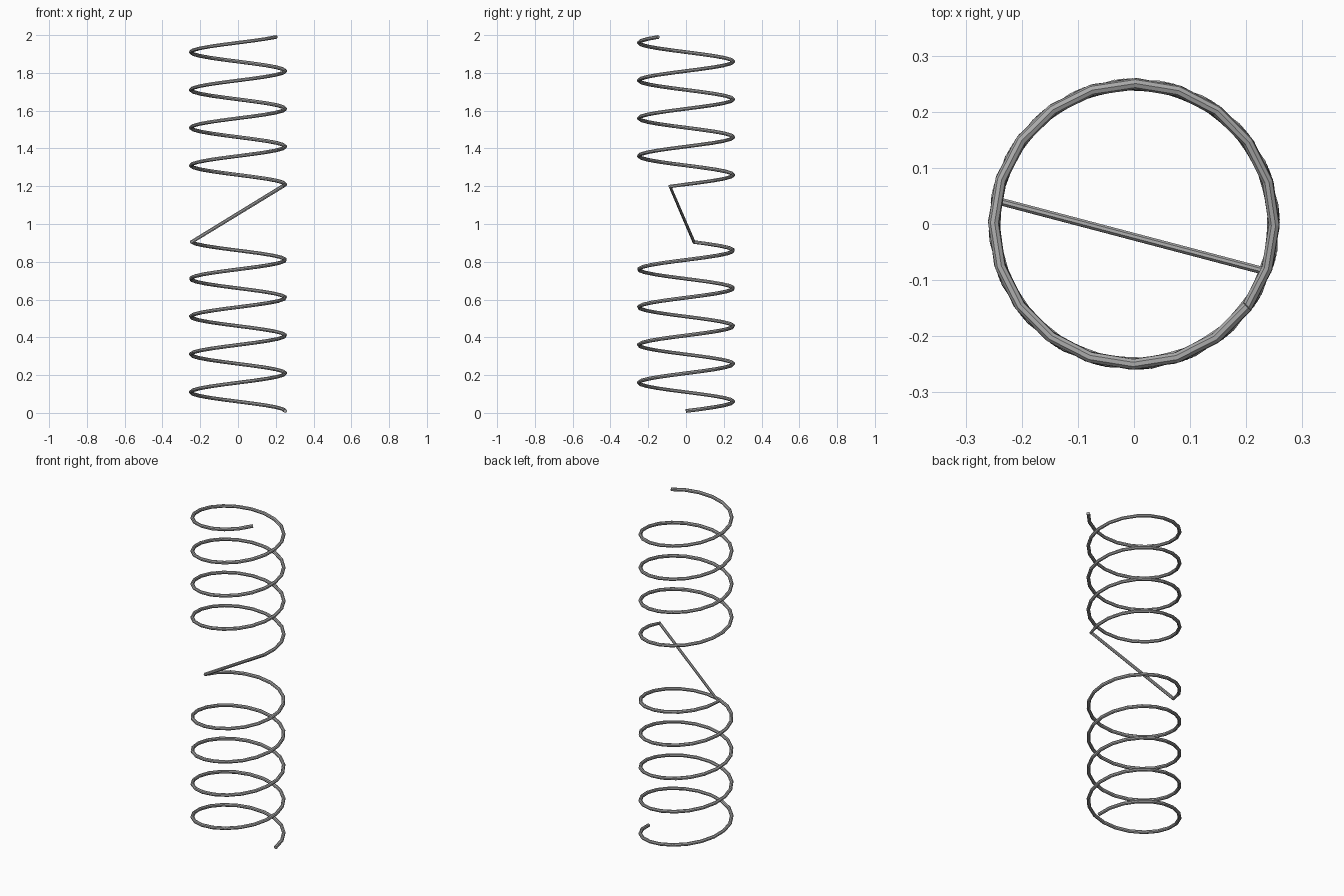
import bpy
import math

cube = bpy.data.objects.get("Cube")
if cube:
    bpy.data.objects.remove(cube, do_unlink=True)

RADIUS, PITCH, WIRE = 0.25, 0.2, 0.01
STEPS_PER_TURN = 20

# Grey wire material
grey = bpy.data.materials.new("grey_metal")
grey.use_nodes = True
colour = (0.4, 0.4, 0.4, 1)
grey.diffuse_color = colour
grey.node_tree.nodes["Principled BSDF"].inputs["Base Color"].default_value = colour


def coil(start, end):
    """Points on the helix between two turn counts."""
    n = round((end - start) * STEPS_PER_TURN)
    points = []
    for i in range(n + 1):
        turn = start + (end - start) * i / n
        a = math.tau * turn
        points.append((RADIUS * math.cos(a), RADIUS * math.sin(a), WIRE + PITCH * turn))
    return points


# Lower and upper coils, joined by one straight diagonal stretch of wire
path = coil(0, 4.473) + coil(5.945, 9.9)

curve = bpy.data.curves.new("spring_wire", "CURVE")
curve.dimensions = "3D"
curve.bevel_depth = WIRE
curve.bevel_resolution = 2
curve.use_fill_caps = True
spline = curve.splines.new("POLY")
spline.points.add(len(path) - 1)
for point, co in zip(spline.points, path):
    point.co = (*co, 1)
spline.use_smooth = False
curve.materials.append(grey)

spring = bpy.data.objects.new("spring_wire", curve)
bpy.context.collection.objects.link(spring)

# Turn the wire into a mesh
bpy.ops.object.select_all(action="DESELECT")
spring.select_set(True)
bpy.context.view_layer.objects.active = spring
bpy.ops.object.convert(target="MESH")
